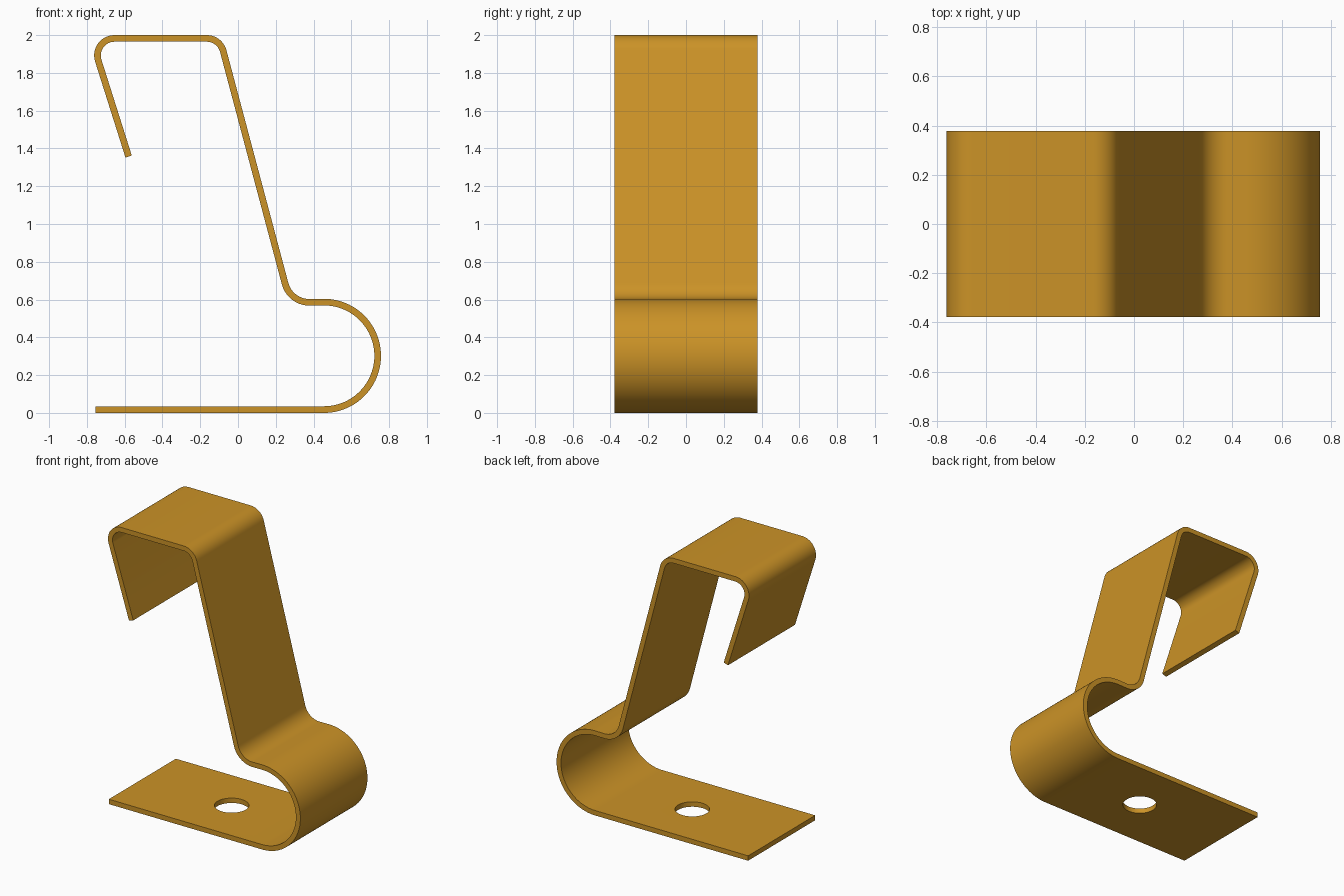
import bpy
import bmesh
from math import cos, sin, pi, tan
from mathutils import Vector

THICK = 0.035
HALF_W = 0.378

cube = bpy.data.objects.get("Cube")
if cube:
    bpy.data.objects.remove(cube, do_unlink=True)

brass = bpy.data.materials.new("warm brass")
brass.use_nodes = True
colour = (0.60, 0.29, 0.02, 1)
brass.diffuse_color = colour
brass.node_tree.nodes["Principled BSDF"].inputs["Base Color"].default_value = colour


def arc(centre, radius, start, end, steps):
    angles = [start + (end - start) * i / steps for i in range(steps + 1)]
    return [centre + radius * Vector((cos(a), sin(a))) for a in angles]


def fillet(before, corner, after, radius, steps=14):
    """Round a corner of the path with a tangent arc."""
    u = (before - corner).normalized()
    v = (after - corner).normalized()
    half = u.angle(v) / 2
    centre = corner + (u + v).normalized() * radius / sin(half)
    first = corner + u * radius / tan(half) - centre
    last = corner + v * radius / tan(half) - centre
    sweep = first.angle(last)
    return [centre + (first * sin(sweep * (1 - i / steps))
                      + last * sin(sweep * i / steps)) / sin(sweep)
            for i in range(steps + 1)]


# Centre line: flat foot, round loop, sloping web, flat top and hooked lip
foot_end = Vector((-0.755, THICK / 2))
loop_centre = Vector((0.455, 0.302))
loop_radius = 0.302 - THICK / 2
path = [foot_end] + arc(loop_centre, loop_radius, -pi / 2, pi / 2, 48)
corners = [path[-1], Vector((0.276, 0.584)), Vector((-0.096, 1.9825)),
           Vector((-0.777, 1.9825)), Vector((-0.579, 1.357))]
for i, radius in enumerate((0.133, 0.09, 0.09), start=1):
    path += fillet(corners[i - 1], corners[i], corners[i + 1], radius)
path.append(corners[-1])

# Bent strip: a sheet along the centre line, thickened evenly
bm = bmesh.new()
rails = [[bm.verts.new((p.x, y, p.y)) for p in path] for y in (-HALF_W, HALF_W)]
for i in range(len(path) - 1):
    bm.faces.new((rails[0][i], rails[0][i + 1], rails[1][i + 1], rails[1][i]))
mesh = bpy.data.meshes.new("bent_strip_clip")
bm.to_mesh(mesh)
bm.free()
clip = bpy.data.objects.new("bent_strip_clip", mesh)
bpy.context.collection.objects.link(clip)
mesh.materials.append(brass)

solid = clip.modifiers.new("thickness", 'SOLIDIFY')
solid.thickness = THICK
solid.offset = 0
solid.use_even_offset = True

# Screw hole through the foot
bpy.ops.mesh.primitive_cylinder_add(vertices=48, radius=0.112, depth=0.2,
                                    location=(-0.05, 0, THICK / 2))
cutter = bpy.context.object
cutter.name = "hole_cutter"
cutter.hide_render = True
cutter.data.materials.append(brass)
cut = clip.modifiers.new("screw_hole", 'BOOLEAN')
cut.operation = 'DIFFERENCE'
cut.solver = 'EXACT'
cut.object = cutter

# Apply the modifiers, drop the cutter and smooth the bends
bpy.ops.object.select_all(action='DESELECT')
clip.select_set(True)
bpy.context.view_layer.objects.active = clip
for name in ("thickness", "screw_hole"):
    bpy.ops.object.modifier_apply(modifier=name)
bpy.data.objects.remove(cutter, do_unlink=True)
bpy.ops.object.shade_smooth_by_angle(angle=pi / 6)
